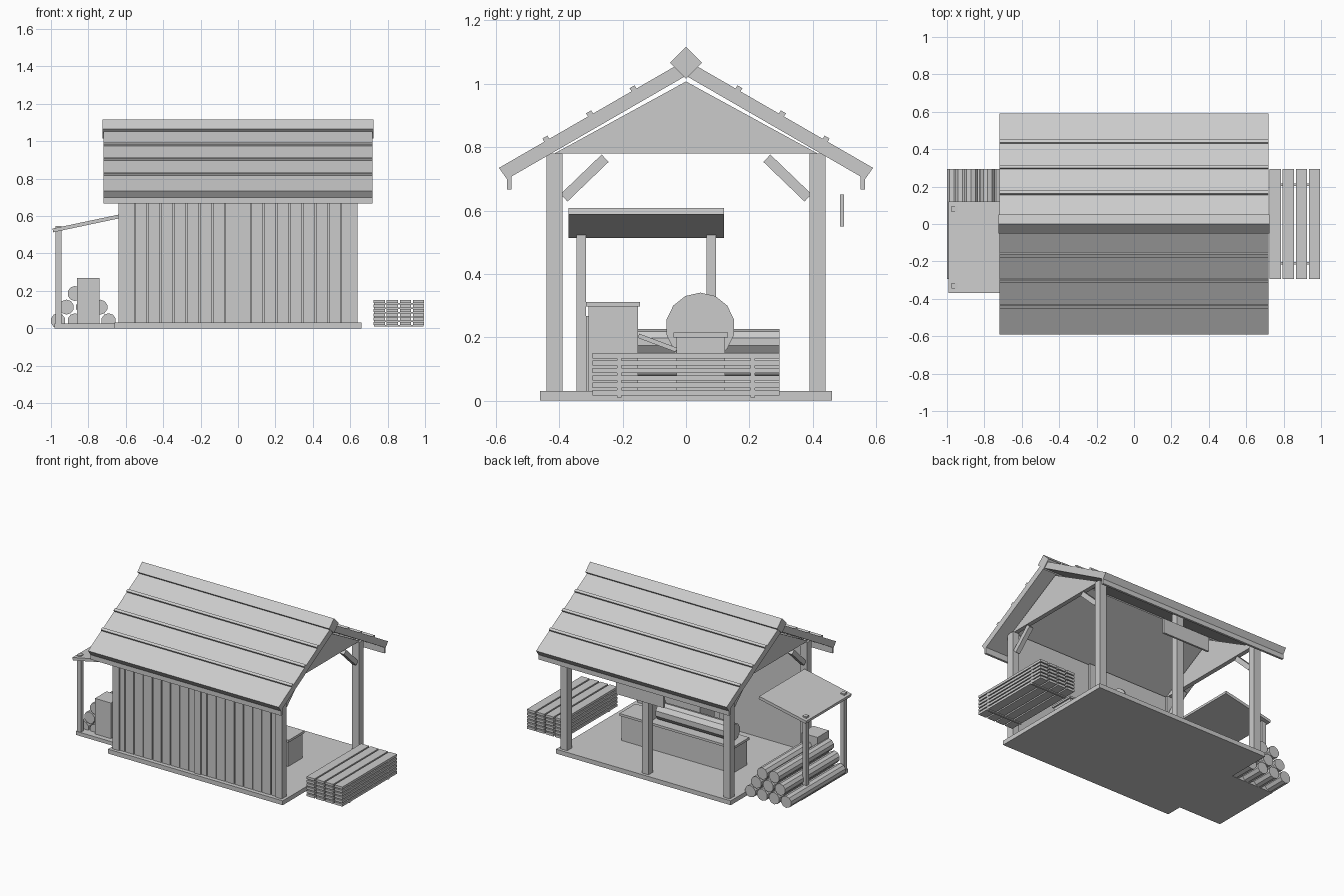
import bpy, bmesh, math
from mathutils import Vector

if "Cube" in bpy.data.objects:
    bpy.data.objects.remove(bpy.data.objects["Cube"])


def prism(name, pts, a0, a1, axis='x'):
    """Extrude a profile: (y,z) points along x, or (x,z) points along y."""
    bm = bmesh.new()

    def place(p, a):
        return (a, p[0], p[1]) if axis == 'x' else (p[0], a, p[1])
    lo = [bm.verts.new(place(p, a0)) for p in pts]
    hi = [bm.verts.new(place(p, a1)) for p in pts]
    bm.faces.new(lo)
    bm.faces.new(hi)
    for i in range(len(pts)):
        j = (i + 1) % len(pts)
        bm.faces.new((lo[i], lo[j], hi[j], hi[i]))
    bmesh.ops.recalc_face_normals(bm, faces=bm.faces)
    me = bpy.data.meshes.new(name)
    bm.to_mesh(me)
    bm.free()
    ob = bpy.data.objects.new(name, me)
    bpy.context.collection.objects.link(ob)
    return ob


def box(name, x0, x1, y0, y1, z0, z1):
    return prism(name, [(y0, z0), (y1, z0), (y1, z1), (y0, z1)], x0, x1)


def cyl(name, c, r, a0, a1, axis, n):
    pts = [(c[0] + r * math.cos(2 * math.pi * (i + .5) / n),
            c[1] + r * math.sin(2 * math.pi * (i + .5) / n)) for i in range(n)]
    return prism(name, pts, a0, a1, axis)


def bar(name, p, q, w, a0, a1, axis='x'):
    """Sloped bar of width w between two profile points."""
    p, q = Vector(p), Vector(q)
    d = (q - p).normalized()
    n = Vector((-d.y, d.x)) * w / 2
    return prism(name, [p - n, q - n, q + n, p + n], a0, a1, axis)


# floor slabs
box("floor", -.66, .66, -.46, .46, 0, .03)
box("lean_to_floor", -.98, -.66, -.35, .15, 0, .025)

# posts
for x in (-.615, 0, .615):
    for y in (-.415, .415):
        box("post", x - .025, x + .025, y - .025, y + .025, .03, .78)

# plank front wall
box("front_wall", -.62, .62, -.42, -.405, .03, .78)
n = 18
for i in range(n):
    x = -.62 + i * 1.24 / n
    box("wall_plank", x + .003, x + 1.24 / n - .003, -.432, -.419, .03, .77)

# gables and corner braces
for s in (-1, 1):
    prism("gable", [(-.415, .78), (.415, .78), (0, 1.007)], s * .615 - .015, s * .615 + .015)
    for t in (-1, 1):
        bar("brace", (t * .385, .64), (t * .255, .765), .032, s * .615 - .016, s * .615 + .016)

# roof slopes, battens and eave boards
k = .577
for t in (-1, 1):
    prism("roof_slope", [(0, 1.025), (t * .565, 1.025 - k * .565),
                         (t * .59, 1.075 - k * .59), (0, 1.075)], -.72, .72)
    for y in (.165, .302, .44):
        z = 1.077 - k * y
        bar("roof_batten", (t * (y - .008), z + .0046), (t * (y + .008), z - .0046), .02, -.72, .72)
    box("eave_board", -.72, .72, t * .5575 - .0075, t * .5575 + .0075, .667, .715)
prism("ridge_beam", [(0, 1.015), (.051, 1.066), (0, 1.117), (-.051, 1.066)], -.725, .725)

# hanging board at the back
box("hanging_board", -.18, .18, .485, .498, .55, .65)

# lean-to
for y in (-.33, .08):
    box("lean_to_post", -.975, -.945, y - .015, y + .015, 0, .548)
bar("lean_to_roof", (-.99, .523), (-.635, .598), .02, -.37, .12, 'y')

# log pile
for row, count in enumerate((4, 3, 2)):
    for i in range(count):
        x = -.962 + i * .09 + row * .045
        cyl("log", (x, .04 + row * .073), .04, -.295, .295, 'y', 10)

# crate under the lean-to
box("lean_to_crate", -.86, -.74, -.315, -.19, .025, .268)

# saw bench with blade and log
box("saw_bench", -.44, .4, -.03, .123, .03, .2)
box("saw_bench_top", -.45, .41, -.04, .133, .2, .216)
cyl("saw_blade", (.045, .232), .109, .185, .195, 'x', 14)
cyl("bench_log", (.045, .27), .057, -.4, .16, 'x', 10)

# workbench by the wall
box("cabinet", 0, .38, -.308, -.152, .03, .298)
box("cabinet_top", -.01, .39, -.315, -.145, .298, .311)
bar("ramp_board", (-.15, .205), (-.03, .16), .014, .1, .3)

# lumber stack
for layer in range(6):
    z = .017 + layer * .0234
    for i in range(4):
        x = .725 + i * .07
        box("stacked_plank", x, x + .06, -.295, .295, z, z + .0165)
    for y in (-.21, .21):
        box("stack_spacer", .727, .993, y - .007, y + .007, z - .007, z)
